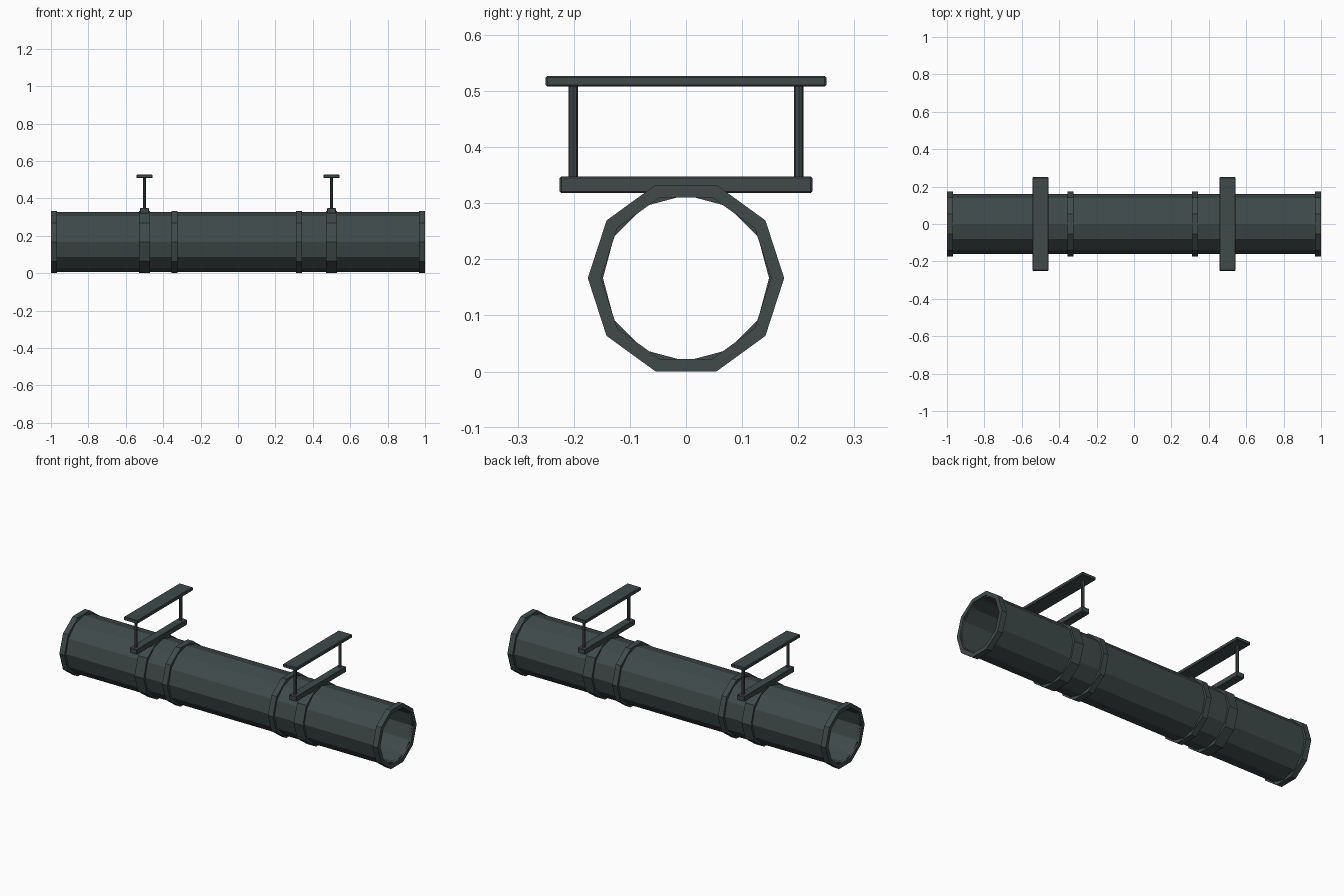
import bpy, bmesh, math

if "Cube" in bpy.data.objects:
    bpy.data.objects.remove(bpy.data.objects["Cube"])

CZ = 0.1665  # height of the pipe axis

mat = bpy.data.materials.new("dark grey green metal")
mat.diffuse_color = (0.05, 0.068, 0.068, 1)
mat.use_nodes = True
mat.node_tree.nodes["Principled BSDF"].inputs["Base Color"].default_value = mat.diffuse_color


def finish(name, bm):
    bmesh.ops.recalc_face_normals(bm, faces=bm.faces)
    me = bpy.data.meshes.new(name)
    bm.to_mesh(me)
    bm.free()
    me.materials.append(mat)
    ob = bpy.data.objects.new(name, me)
    bpy.context.collection.objects.link(ob)
    return ob


def tube(name, x0, x1, outer, inner, sides):
    """Flat-sided hollow tube along x, first corner pointing to +y."""
    bm = bmesh.new()
    loops = []
    for x, r in ((x0, outer), (x1, outer), (x1, inner), (x0, inner)):
        loops.append([bm.verts.new((x, r * math.cos(a), CZ + r * math.sin(a)))
                      for a in (2 * math.pi * i / sides for i in range(sides))])
    for k in range(4):
        a, b = loops[k], loops[(k + 1) % 4]
        for i in range(sides):
            j = (i + 1) % sides
            bm.faces.new((a[i], a[j], b[j], b[i]))
    return finish(name, bm)


def box(name, x, z0, z1, half_x, half_y, bevel=0.003):
    bm = bmesh.new()
    bmesh.ops.create_cube(bm, size=1)
    for v in bm.verts:
        v.co = (x + v.co.x * 2 * half_x, v.co.y * 2 * half_y,
                (z0 + z1) / 2 + v.co.z * (z1 - z0))
    bmesh.ops.bevel(bm, geom=bm.edges[:], offset=bevel, segments=1, affect='EDGES')
    return finish(name, bm)


def rod(name, x, y, z0, z1, r):
    bm = bmesh.new()
    bmesh.ops.create_cone(bm, cap_ends=True, segments=8, radius1=r, radius2=r,
                          depth=z1 - z0)
    bmesh.ops.translate(bm, verts=bm.verts, vec=(x, y, (z0 + z1) / 2))
    return finish(name, bm)


# main pipe
tube("pipe", -0.99, 0.99, 0.16, 0.148, 12)

# flanges at the ends and joint collars between
for n, x in (("left_flange", -0.984), ("left_collar", -0.339),
             ("right_collar", 0.326), ("right_flange", 0.984)):
    tube(n, x - 0.016, x + 0.016, 0.175, 0.1515, 10)

# hangers: clamp, cross bar, two rods and a ceiling plate
for side, x in (("left", -0.5), ("right", 0.5)):
    tube(side + "_clamp", x - 0.029, x + 0.029, 0.174, 0.1515, 10)
    box(side + "_cross_bar", x, 0.318, 0.348, 0.024, 0.225)
    box(side + "_ceiling_plate", x, 0.508, 0.527, 0.043, 0.25)
    for end, y in (("front", -0.201), ("back", 0.201)):
        rod(f"{side}_{end}_rod", x, y, 0.335, 0.515, 0.0085)
